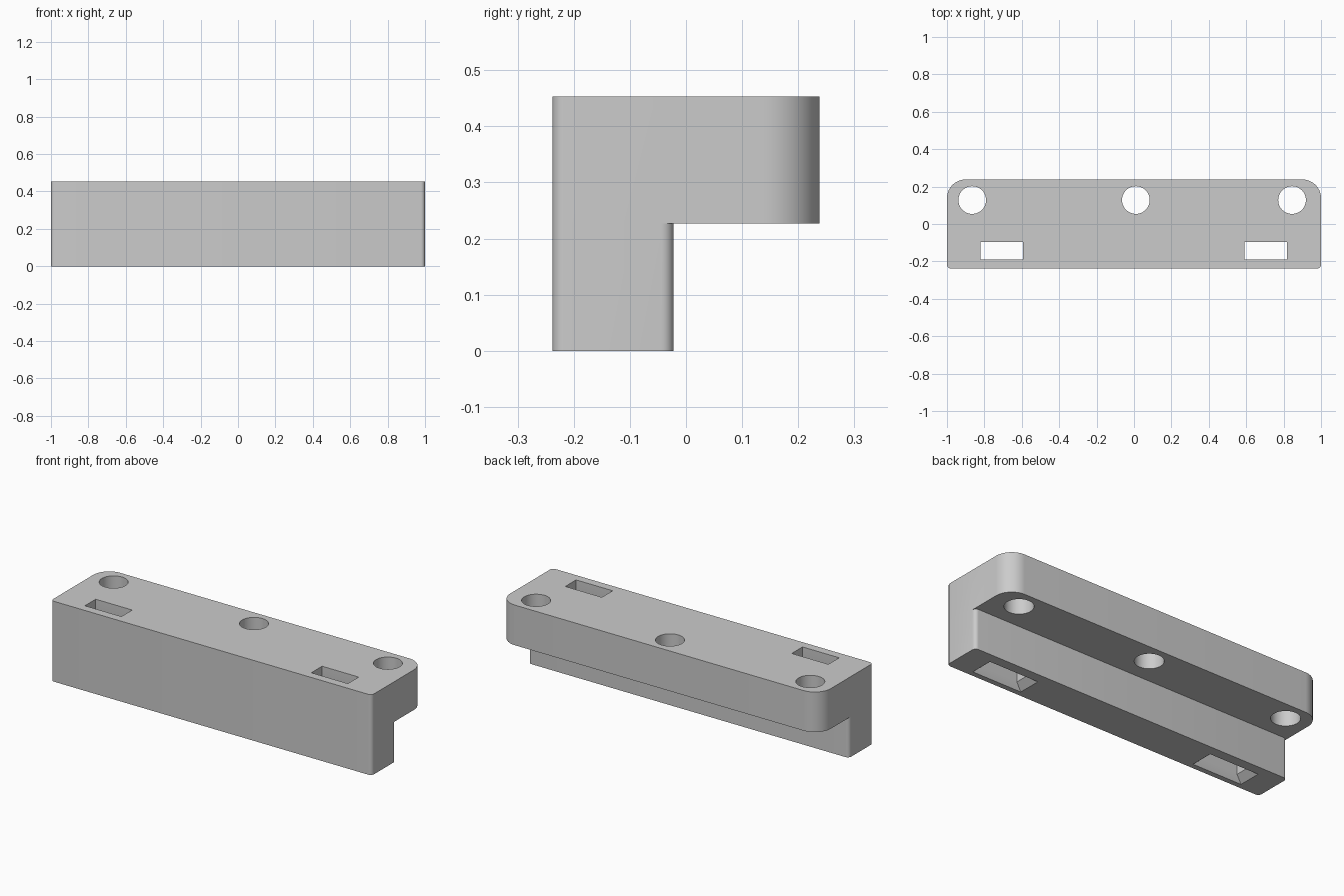
import bpy, bmesh, math
from mathutils import Vector

if "Cube" in bpy.data.objects:
    bpy.data.objects.remove(bpy.data.objects["Cube"], do_unlink=True)

FRONT, STEP, BACK = -0.238, -0.022, 0.238
LEDGE, TOP = 0.227, 0.453
SMALL, LARGE = 0.022, 0.1

grey = bpy.data.materials.new("light grey")
grey.use_nodes = True
grey.diffuse_color = (0.6, 0.6, 0.6, 1)
grey.node_tree.nodes["Principled BSDF"].inputs["Base Color"].default_value = (0.6, 0.6, 0.6, 1)


def arc(cx, cy, r, start, steps):
    """Quarter circle, counter-clockwise from the start angle in degrees."""
    angles = [math.radians(start + 90 * i / steps) for i in range(steps + 1)]
    return [(cx + r * math.cos(a), cy + r * math.sin(a)) for a in angles]


def make_object(name, bm):
    bmesh.ops.remove_doubles(bm, verts=bm.verts, dist=1e-5)
    bmesh.ops.recalc_face_normals(bm, faces=bm.faces)
    mesh = bpy.data.meshes.new(name)
    bm.to_mesh(mesh)
    bm.free()
    mesh.materials.append(grey)
    obj = bpy.data.objects.new(name, mesh)
    bpy.context.collection.objects.link(obj)
    return obj


# Plan outlines of the lower leg and the wider upper flange
front = arc(-1 + SMALL, FRONT + SMALL, SMALL, 180, 6) + arc(1 - SMALL, FRONT + SMALL, SMALL, 270, 6)
leg_back = arc(1 - SMALL, STEP - SMALL, SMALL, 0, 6) + arc(-1 + SMALL, STEP - SMALL, SMALL, 90, 6)
flange_back = arc(1 - LARGE, BACK - LARGE, LARGE, 0, 14) + arc(-1 + LARGE, BACK - LARGE, LARGE, 90, 14)
leg = front + leg_back
flange = front + [leg_back[0]] + flange_back + [leg_back[-1]]

# L-shaped body as one closed shell
bm = bmesh.new()


def face(points):
    bm.faces.new([bm.verts.new(p) for p in points])


def walls(loop, z0, z1):
    for (x0, y0), (x1, y1) in zip(loop, loop[1:] + loop[:1]):
        face([(x0, y0, z0), (x1, y1, z0), (x1, y1, z1), (x0, y0, z1)])


walls(leg, 0, LEDGE)
walls(flange, LEDGE, TOP)
face([(x, y, 0) for x, y in reversed(leg)])
face([(x, y, TOP) for x, y in flange])
face([(x, y, LEDGE) for x, y in leg_back + flange_back[::-1]])
body = make_object("bracket_body", bm)


def cut(cutter):
    cutter.hide_render = True
    mod = body.modifiers.new(cutter.name, 'BOOLEAN')
    mod.operation, mod.solver, mod.object = 'DIFFERENCE', 'EXACT', cutter
    bpy.context.view_layer.objects.active = body
    bpy.ops.object.modifier_apply(modifier=mod.name)
    bpy.data.objects.remove(cutter, do_unlink=True)


# Three round holes through the flange
for x in (-0.865, 0.01, 0.845):
    bm = bmesh.new()
    bmesh.ops.create_cone(bm, cap_ends=True, segments=48, radius1=0.074, radius2=0.074, depth=0.5)
    bmesh.ops.translate(bm, verts=bm.verts, vec=Vector((x, 0.128, 0.34)))
    cut(make_object("hole_cutter", bm))

# Two slots through the leg, flared at the bottom
for x in (-0.707, 0.705):
    bm = bmesh.new()
    rings = []
    for z, hx, hy in ((-0.01, 0.165, 0.07), (0.035, 0.114, 0.048), (0.5, 0.114, 0.048)):
        rings.append([bm.verts.new((x + sx * hx, -0.143 + sy * hy, z))
                      for sx, sy in ((-1, -1), (1, -1), (1, 1), (-1, 1))])
    for low, high in zip(rings, rings[1:]):
        for i in range(4):
            j = (i + 1) % 4
            bm.faces.new([low[i], low[j], high[j], high[i]])
    bm.faces.new(rings[0][::-1])
    bm.faces.new(rings[-1])
    cut(make_object("slot_cutter", bm))

# Smooth rounds, sharp edges
bpy.ops.object.select_all(action='DESELECT')
body.select_set(True)
bpy.context.view_layer.objects.active = body
bpy.ops.object.shade_smooth_by_angle(angle=math.radians(30))
